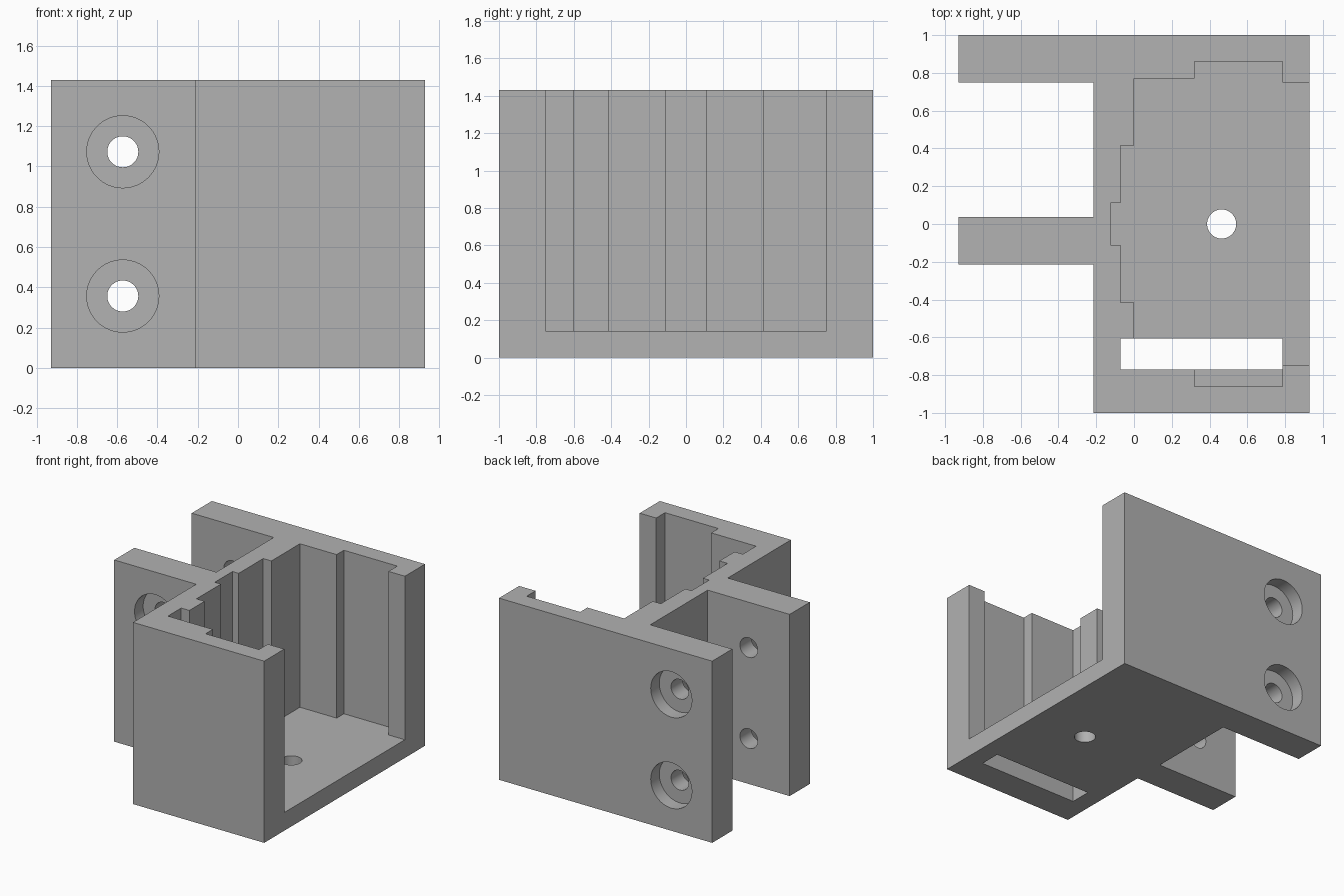
import bpy
import bmesh
import math
from mathutils import Matrix, Vector

if "Cube" in bpy.data.objects:
    bpy.data.objects.remove(bpy.data.objects["Cube"], do_unlink=True)

HEIGHT = 1.43
FLOOR = 0.143

grey = bpy.data.materials.new("matte grey")
grey.use_nodes = True
colour = (0.445, 0.445, 0.445, 1)
grey.diffuse_color = colour
grey.node_tree.nodes["Principled BSDF"].inputs["Base Color"].default_value = colour


def make_object(name, bm):
    bmesh.ops.recalc_face_normals(bm, faces=bm.faces)
    mesh = bpy.data.meshes.new(name)
    bm.to_mesh(mesh)
    bm.free()
    mesh.materials.append(grey)
    obj = bpy.data.objects.new(name, mesh)
    bpy.context.collection.objects.link(obj)
    return obj


def prism(name, outline, z0, z1):
    """Extrude an xy outline upward from z0 to z1."""
    bm = bmesh.new()
    face = bm.faces.new([bm.verts.new((x, y, z0)) for x, y in outline])
    result = bmesh.ops.extrude_face_region(bm, geom=[face])
    top = [v for v in result["geom"] if isinstance(v, bmesh.types.BMVert)]
    bmesh.ops.translate(bm, verts=top, vec=(0, 0, z1 - z0))
    return make_object(name, bm)


def rod(name, centre, radius, length, along_y=True):
    bm = bmesh.new()
    turn = Matrix.Rotation(math.pi / 2, 4, "X") if along_y else Matrix()
    bmesh.ops.create_cone(bm, cap_ends=True, segments=64, radius1=radius,
                          radius2=radius, depth=length,
                          matrix=Matrix.Translation(Vector(centre)) @ turn)
    return make_object(name, bm)


def cut(target, cutter):
    bpy.context.view_layer.objects.active = target
    mod = target.modifiers.new("cut", "BOOLEAN")
    mod.operation = "DIFFERENCE"
    mod.solver = "EXACT"
    mod.object = cutter
    bpy.ops.object.modifier_apply(modifier=mod.name)
    bpy.data.objects.remove(cutter, do_unlink=True)


# Solid bracket with two mounting flanges on its right side
R, W = 0.928, -0.214
bracket = prism("mounting_bracket", [
    (R, -1), (R, 1), (-R, 1), (-R, 0.75), (W, 0.75), (W, 0.036),
    (-R, 0.036), (-R, W), (W, W), (W, -1)], 0, HEIGHT)

# Stepped pocket, open at the top and at the left end
back_half = [(1.1, 0.75), (0.785, 0.75), (0.785, 0.86), (0.32, 0.86),
             (0.32, 0.77), (0, 0.77), (0, 0.415), (-0.071, 0.415),
             (-0.071, 0.11), (-0.125, 0.11)]
front_half = [(x, -y) for x, y in reversed(back_half)]
corner = front_half.index((0, -0.77))
front_half[corner:corner + 1] = [(0, -0.605), (-0.071, -0.605), (-0.071, -0.77)]
cut(bracket, prism("pocket_cutter", back_half + front_half, FLOOR, HEIGHT + 0.2))

# Slot and round hole through the floor
cut(bracket, prism("slot_cutter", [
    (-0.071, -0.77), (0.785, -0.77), (0.785, -0.605), (-0.071, -0.605)],
    -0.1, FLOOR + 0.1))
cut(bracket, rod("floor_hole_cutter", (0.464, 0, 0), 0.077, 0.5, False))

# Screw holes through both flanges, counterbored on the outward faces
for z in (0.357, 1.073):
    cut(bracket, rod("screw_hole_cutter", (-0.572, 0.4, z), 0.077, 2))
    cut(bracket, rod("back_counterbore_cutter", (-0.572, 1, z), 0.179, 0.214))
    cut(bracket, rod("front_counterbore_cutter", (-0.572, W, z), 0.179, 0.214))

bpy.ops.object.select_all(action="DESELECT")
bracket.select_set(True)
bpy.context.view_layer.objects.active = bracket
bpy.ops.object.shade_smooth_by_angle(angle=math.radians(30))
